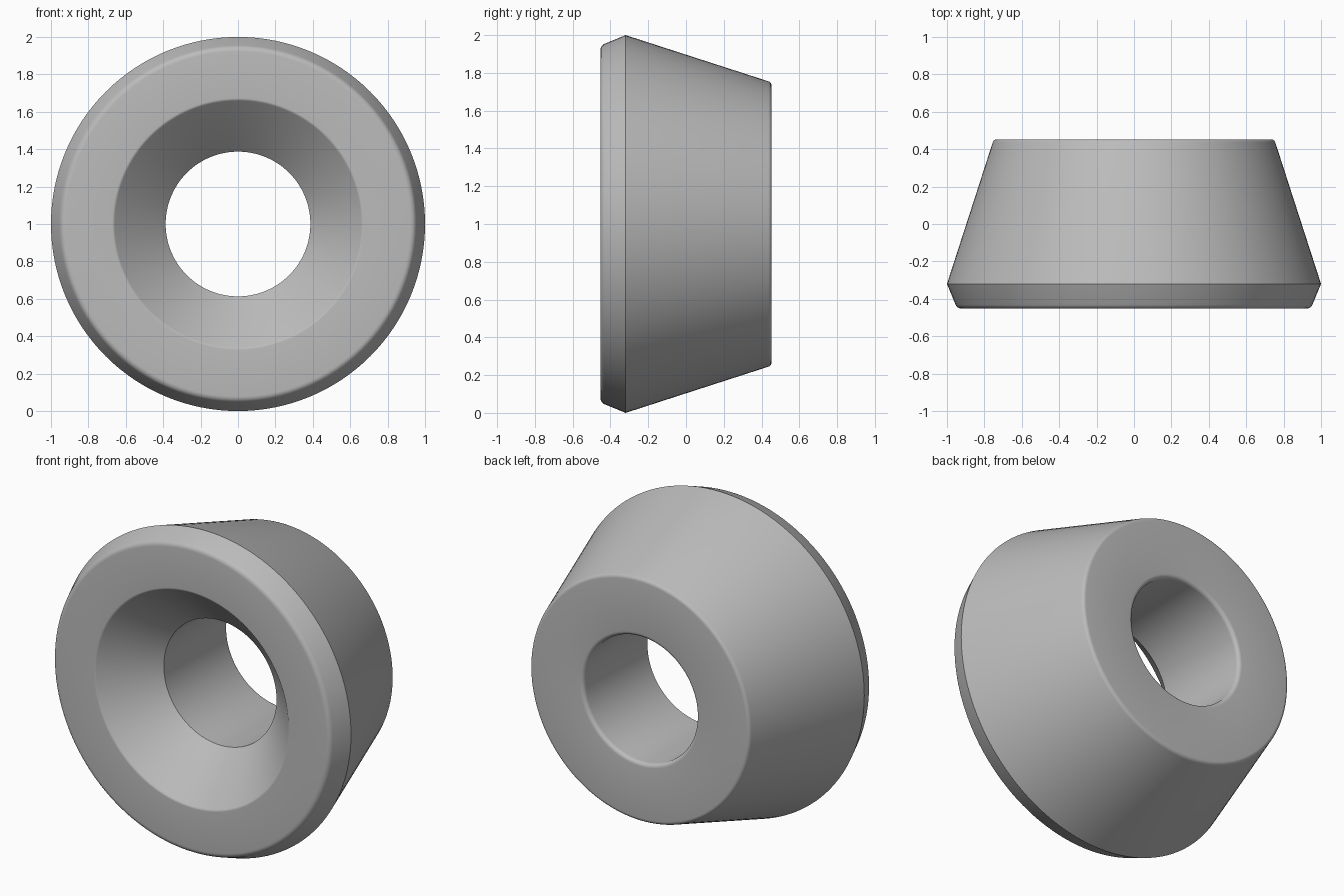
import bpy, bmesh, math
from mathutils import Vector, Matrix

cube = bpy.data.objects.get("Cube")
if cube:
    bpy.data.objects.remove(cube, do_unlink=True)

# Neutral grey material
grey = bpy.data.materials.new("plain grey")
grey.use_nodes = True
grey.diffuse_color = (0.5, 0.5, 0.5, 1)
grey.node_tree.nodes["Principled BSDF"].inputs["Base Color"].default_value = (0.5, 0.5, 0.5, 1)

HALF = 0.453     # half the length along y
BORE = 0.387

# Cross-section corners: radius, y, fillet radius
corners = [
    (0.665, -HALF, 0.02),              # countersink mouth
    (0.945, -HALF, 0.035),             # front face rim
    (1.0, -0.32, 0),                   # widest edge
    (0.75, HALF, 0.025),               # back face rim
    (BORE, HALF, 0.025),               # bore exit
    (BORE, 0.665 - BORE - HALF, 0),    # foot of the 45 degree countersink
]


def fillet(before, corner, after, radius, steps=5):
    """Points of an arc rounding one corner of the profile."""
    a, b = (before - corner).normalized(), (after - corner).normalized()
    half = a.angle(b) / 2
    centre = corner + (a + b).normalized() * radius / math.sin(half)
    start = (corner + a * radius / math.tan(half) - centre).normalized()
    end = (corner + b * radius / math.tan(half) - centre).normalized()
    return [centre + start.slerp(end, i / steps) * radius for i in range(steps + 1)]


# Closed profile with its rounded corners
points = [Vector((r, y, 0)) for r, y, _ in corners]
profile = []
for i, (_, _, radius) in enumerate(corners):
    if radius:
        profile += fillet(points[i - 1], points[i], points[(i + 1) % len(points)], radius)
    else:
        profile.append(points[i])

# Revolve the profile about the y axis
bm = bmesh.new()
verts = [bm.verts.new(p) for p in profile]
edges = [bm.edges.new((verts[i - 1], verts[i])) for i in range(len(verts))]
bmesh.ops.spin(bm, geom=verts + edges, cent=(0, 0, 0), axis=(0, 1, 0),
               angle=math.tau, steps=128, use_merge=True)
bmesh.ops.remove_doubles(bm, verts=bm.verts, dist=0.0001)
bmesh.ops.recalc_face_normals(bm, faces=bm.faces)
bmesh.ops.transform(bm, matrix=Matrix.Translation((0, 0, 1)), verts=bm.verts)

mesh = bpy.data.meshes.new("tapered_bushing")
bm.to_mesh(mesh)
bm.free()
mesh.materials.append(grey)
bushing = bpy.data.objects.new("tapered_bushing", mesh)
bpy.context.collection.objects.link(bushing)

# Smooth shading with crisp edges
bpy.ops.object.select_all(action="DESELECT")
bushing.select_set(True)
bpy.context.view_layer.objects.active = bushing
bpy.ops.object.shade_smooth_by_angle(angle=math.radians(25))
